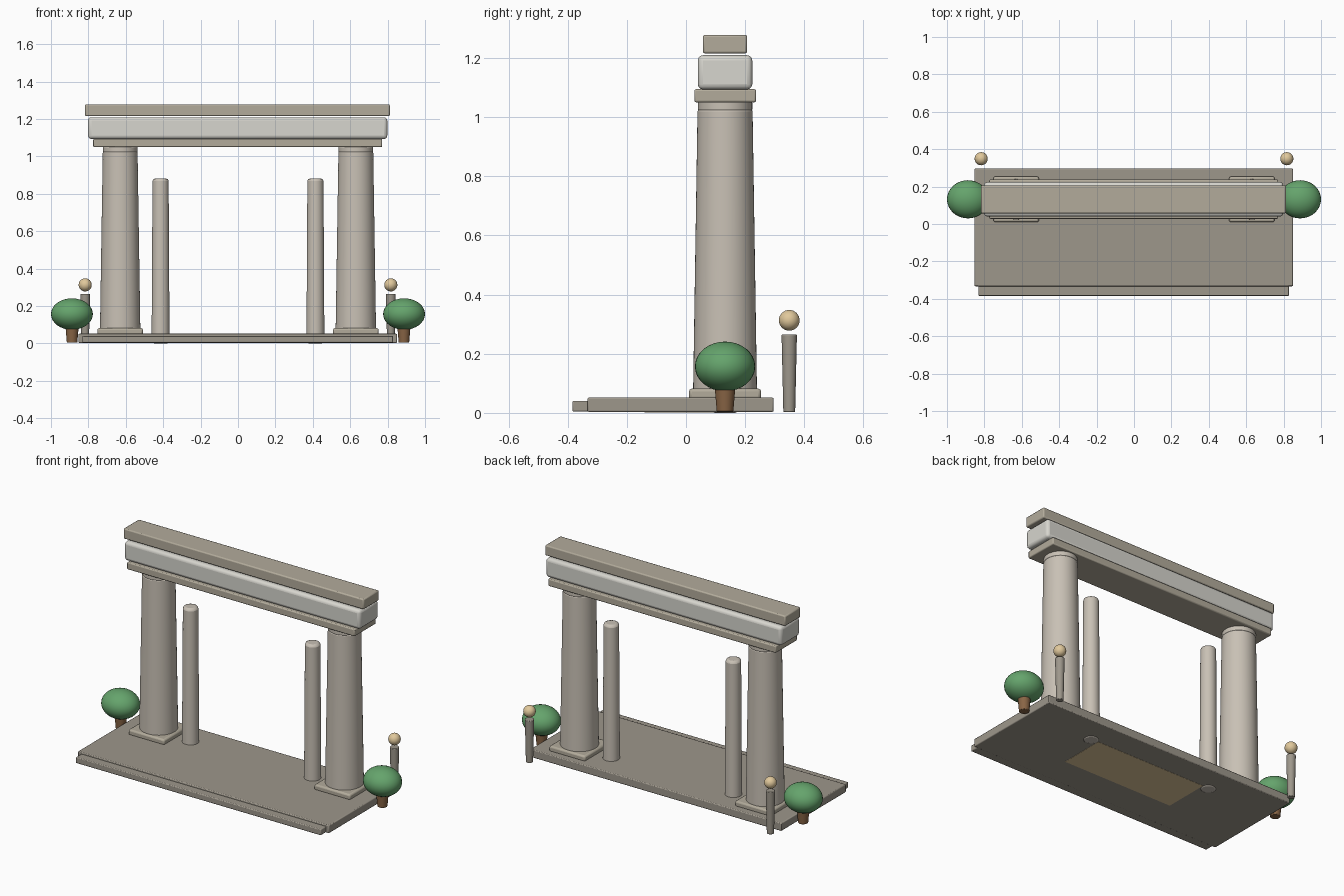
import bpy, math

if "Cube" in bpy.data.objects:
    bpy.data.objects.remove(bpy.data.objects["Cube"])

def mat(name, rgb):
    m = bpy.data.materials.new(name)
    m.diffuse_color = (*rgb, 1)
    m.use_nodes = True
    m.node_tree.nodes["Principled BSDF"].inputs["Base Color"].default_value = m.diffuse_color
    return m

SLAB = mat("dark_stone", (0.34, 0.31, 0.26))
TRIM = mat("trim_stone", (0.45, 0.41, 0.33))
SHAFT = mat("shaft_stone", (0.58, 0.53, 0.46))
PALE = mat("pale_stone", (0.68, 0.67, 0.62))
GOLD = mat("lamp_gold", (0.75, 0.58, 0.33))
LEAF = mat("leaf_green", (0.13, 0.37, 0.15))
BARK = mat("bark_brown", (0.25, 0.13, 0.06))

def finish(name, material, bevel=0, segs=2):
    ob = bpy.context.object
    ob.name = name
    ob.data.materials.append(material)
    if bevel:
        b = ob.modifiers.new("bevel", 'BEVEL')
        b.width, b.segments, b.limit_method = bevel, segs, 'ANGLE'
        b.angle_limit = math.radians(40)
    bpy.ops.object.shade_smooth_by_angle(angle=math.radians(35))
    return ob

def box(name, x, y, z, material, bevel=0.005, segs=2):
    bpy.ops.mesh.primitive_cube_add(size=1, location=(sum(x) / 2, sum(y) / 2, sum(z) / 2))
    bpy.context.object.scale = (x[1] - x[0], y[1] - y[0], z[1] - z[0])
    bpy.ops.object.transform_apply(location=False, rotation=False, scale=True)
    return finish(name, material, bevel, segs)

def post(name, x, y, z0, z1, r0, r1, material, bevel=0.004, sides=32):
    bpy.ops.mesh.primitive_cone_add(vertices=sides, radius1=r0, radius2=r1,
                                    depth=z1 - z0, location=(x, y, (z0 + z1) / 2))
    return finish(name, material, bevel)

def ball(name, loc, radii, material):
    bpy.ops.mesh.primitive_uv_sphere_add(segments=32, ring_count=16, radius=1, location=loc)
    bpy.context.object.scale = radii
    bpy.ops.object.transform_apply(location=False, rotation=False, scale=True)
    return finish(name, material)

Y = 0.132  # line of the columns

# Floor, front step and the panel set in the underside
box("platform", (-0.853, 0.85), (-0.333, 0.296), (0.003, 0.052), SLAB)
box("front_step", (-0.832, 0.83), (-0.384, -0.32), (0.004, 0.041), SLAB)
box("floor_panel", (-0.37, 0.37), (-0.14, 0.14), (0.002, 0.04), GOLD, 0)

# Stacked lintel
box("lower_lintel", (-0.774, 0.771), (0.028, 0.237), (1.05, 1.094), TRIM, 0.006)
box("main_lintel", (-0.802, 0.798), (0.04, 0.224), (1.093, 1.209), PALE, 0.018, 3)
box("top_lintel", (-0.818, 0.812), (0.057, 0.207), (1.215, 1.278), TRIM, 0.007)

for side, s in (("left", -1), ("right", 1)):
    # Main column
    cx = s * 0.63
    box(f"{side}_plinth", (cx - 0.122, cx + 0.122), (Y - 0.122, Y + 0.122), (0.045, 0.082), TRIM, 0.01)
    post(f"{side}_column", cx, Y, 0.07, 1.026, 0.108, 0.093, SHAFT, 0.007, 48)
    post(f"{side}_column_collar", cx, Y, 1.02, 1.054, 0.092, 0.092, SHAFT, 0.006, 48)
    # Inner slender post
    post(f"{side}_inner_post", s * 0.414, Y, 0.0, 0.882, 0.048, 0.043, SHAFT, 0.014)
    # Lamp
    post(f"{side}_lamp_post", s * 0.817, 0.349, 0.003, 0.265, 0.02, 0.026, SLAB, 0.003)
    ball(f"{side}_lamp_globe", (s * 0.817, 0.349, 0.313), (0.035, 0.035, 0.035), GOLD)
    # Shrub
    post(f"{side}_shrub_trunk", s * 0.887, Y, 0.004, 0.1, 0.028, 0.036, BARK, 0.003)
    ball(f"{side}_shrub_crown", (s * 0.888, Y, 0.157), (0.112, 0.102, 0.084), LEAF)
